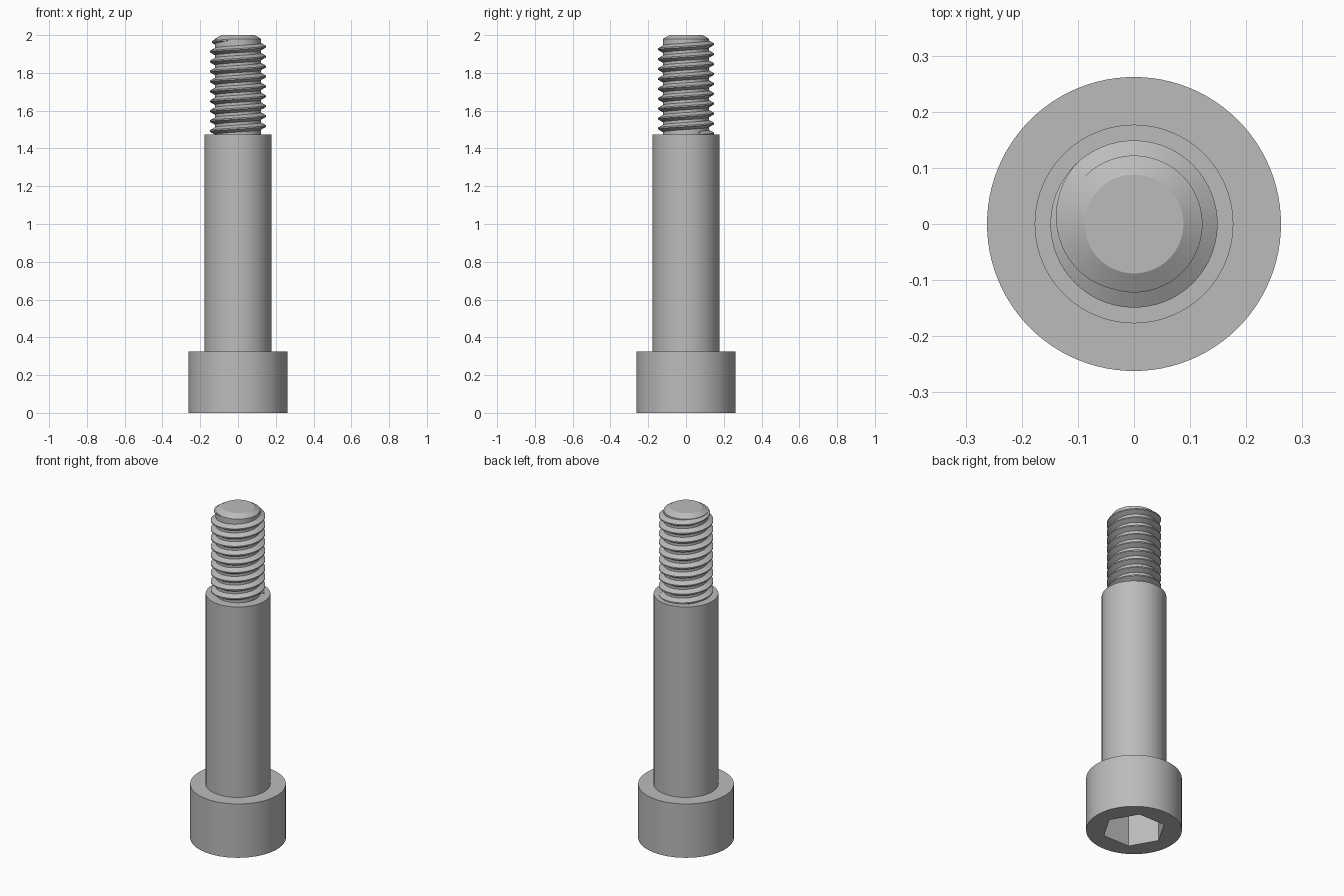
import bpy, bmesh, math

cube = bpy.data.objects.get("Cube")
if cube:
    bpy.data.objects.remove(cube, do_unlink=True)

steel = bpy.data.materials.new("grey steel")
steel.use_nodes = True
GREY = (0.5, 0.5, 0.5, 1)
steel.diffuse_color = GREY
bsdf = steel.node_tree.nodes["Principled BSDF"]
bsdf.inputs["Base Color"].default_value = GREY

SEGMENTS = 96
HEAD_R, SHOULDER_R, CORE_R, CREST_R, TIP_R = 0.262, 0.177, 0.122, 0.149, 0.088
HEAD_TOP, SHOULDER_TOP, TOP = 0.325, 1.475, 2.0
PITCH = 0.0525


def make_object(name, bm):
    bmesh.ops.recalc_face_normals(bm, faces=bm.faces)
    mesh = bpy.data.meshes.new(name)
    bm.to_mesh(mesh)
    bm.free()
    mesh.materials.append(steel)
    obj = bpy.data.objects.new(name, mesh)
    bpy.context.collection.objects.link(obj)
    return obj


def activate(obj):
    bpy.ops.object.select_all(action='DESELECT')
    obj.select_set(True)
    bpy.context.view_layer.objects.active = obj


def bridge(bm, rings):
    for a, b in zip(rings, rings[1:]):
        for i in range(len(a)):
            j = (i + 1) % len(a)
            bm.faces.new((a[i], a[j], b[j], b[i]))
    bm.faces.new(rings[0][::-1])
    bm.faces.new(rings[-1])


def turned(name, profile, sides=SEGMENTS):
    """Closed solid turned round z from (radius, height) pairs."""
    bm = bmesh.new()
    rings = []
    for r, z in profile:
        angles = [math.tau * i / sides for i in range(sides)]
        rings.append([bm.verts.new((r * math.cos(a), r * math.sin(a), z)) for a in angles])
    bridge(bm, rings)
    return make_object(name, bm)


# Head, shoulder and chamfered thread core in one turned body
body = turned("bolt_body", [
    (HEAD_R, 0), (HEAD_R, HEAD_TOP), (SHOULDER_R, HEAD_TOP),
    (SHOULDER_R, SHOULDER_TOP), (CORE_R, SHOULDER_TOP),
    (CORE_R, TOP - 0.02), (TIP_R, TOP)])

# Hexagonal socket cut into the head
cutter = turned("socket_cutter", [(0.175, -0.1), (0.175, 0.2)], sides=6)
cutter.hide_render = True
cut = body.modifiers.new("socket", 'BOOLEAN')
cut.operation = 'DIFFERENCE'
cut.solver = 'EXACT'
cut.object = cutter
activate(body)
bpy.ops.object.modifier_apply(modifier=cut.name)
bpy.data.objects.remove(cutter, do_unlink=True)


# Helical thread ridge, fading into the core at its upper end
def thread():
    bm = bmesh.new()
    end = math.radians(250)
    fade = math.radians(115)
    turns = 9.6
    steps = int(turns * 60)
    end_z = 1.965 + PITCH * (end - math.pi) / math.tau
    root, flat = 0.019, 0.0035
    rings = []
    for s in range(steps + 1):
        back = turns * math.tau * (1 - s / steps)
        a = end - back
        z = end_z - PITCH * back / math.tau
        k = max(0.02, min(1, back / fade))
        crest = CORE_R + (CREST_R - CORE_R) * k
        half = flat + (root - flat) * k
        section = [(CORE_R - 0.004, -half), (CORE_R, -half), (crest, -flat),
                   (crest, flat), (CORE_R, half), (CORE_R - 0.004, half)]
        rings.append([bm.verts.new((r * math.cos(a), r * math.sin(a), z + dz))
                      for r, dz in section])
    bridge(bm, rings)
    return make_object("thread", bm)


for obj in (body, thread()):
    activate(obj)
    bpy.ops.object.shade_smooth_by_angle(angle=math.radians(25))
